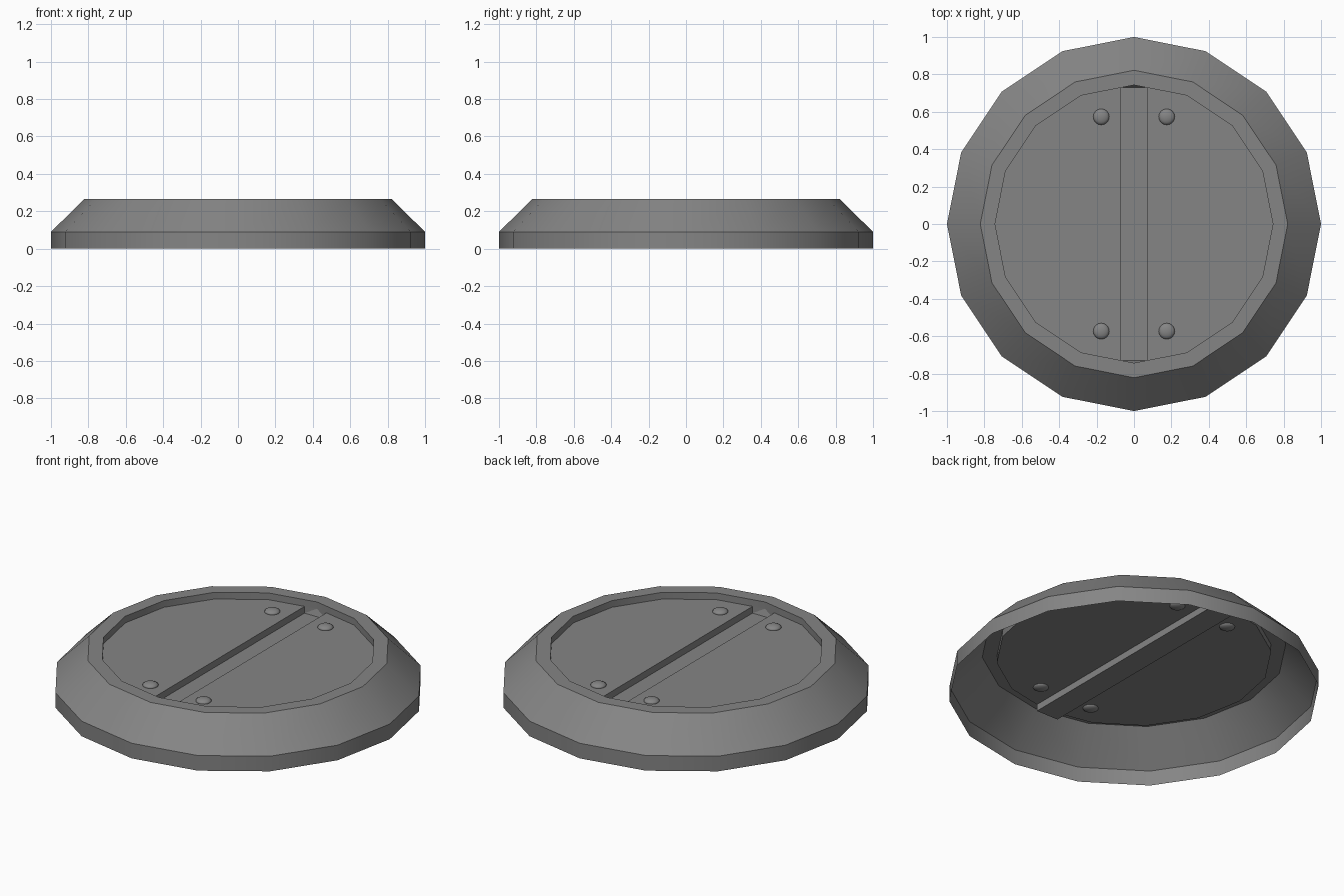
import bpy
import bmesh
import math

cube = bpy.data.objects.get("Cube")
if cube:
    bpy.data.objects.remove(cube, do_unlink=True)

SIDES = 16
INNER = 0.743          # radius of the recessed panel
TOP = 0.265            # height of the rim
PANEL = 0.225          # height of the panel
FLOOR = 0.185          # height of the channel floor
HALF = 0.072           # half width of the channel

# One grey for everything
grey = bpy.data.materials.new("mid grey")
grey.use_nodes = True
colour = (0.235, 0.235, 0.235, 1)
grey.diffuse_color = colour
grey.node_tree.nodes["Principled BSDF"].inputs["Base Color"].default_value = colour


def make_object(name, bm):
    mesh = bpy.data.meshes.new(name)
    bm.to_mesh(mesh)
    bm.free()
    mesh.materials.append(grey)
    obj = bpy.data.objects.new(name, mesh)
    bpy.context.collection.objects.link(obj)
    return obj


def smooth(obj, angle):
    bpy.ops.object.select_all(action='DESELECT')
    obj.select_set(True)
    bpy.context.view_layer.objects.active = obj
    bpy.ops.object.shade_smooth_by_angle(angle=math.radians(angle))


def circle_point(i, radius, z):
    a = math.tau * i / SIDES
    return (radius * math.cos(a), radius * math.sin(a), z)


# Open-bottomed rim: skirt, slope, flat lip and inner wall
bm = bmesh.new()
profile = [(1, 0), (1, 0.09), (0.822, TOP), (INNER, TOP), (INNER, PANEL)]
rings = [[bm.verts.new(circle_point(i, r, z)) for i in range(SIDES)]
         for r, z in profile]
for low, high in zip(rings, rings[1:]):
    for i in range(SIDES):
        j = (i + 1) % SIDES
        bm.faces.new((low[i], low[j], high[j], high[i]))
smooth(make_object("rim", bm), 30)

# Where the channel sides meet the panel outline
corner = circle_point(3, INNER, 0)
end = INNER + (corner[1] - INNER) * HALF / corner[0]

# Two panel halves
for side, name in ((1, "panel_left"), (-1, "panel_right")):
    bm = bmesh.new()
    outline = [(HALF, -end, PANEL)]
    outline += [circle_point(i, INNER, PANEL) for i in range(-3, 4)]
    outline.append((HALF, end, PANEL))
    verts = [bm.verts.new((x * side, y * side, z)) for x, y, z in outline]
    bm.faces.new(verts)
    make_object(name, bm)

# Sunken channel between the halves, each half turned about the centre
bm = bmesh.new()
floor = [bm.verts.new((x * HALF, y * end, FLOOR))
         for x, y in ((-1, -1), (1, -1), (1, 1), (-1, 1))]
top = [bm.verts.new((v.co.x, v.co.y, PANEL)) for v in floor]
bm.faces.new(floor)
for a, b in ((1, 2), (3, 0)):
    bm.faces.new((floor[b], floor[a], top[a], top[b]))
for a, b, y in ((0, 1, -INNER), (2, 3, INNER)):
    peak = bm.verts.new((0, y, PANEL))
    bm.faces.new((floor[b], floor[a], peak))
    bm.faces.new((floor[a], top[a], peak))
    bm.faces.new((top[b], floor[b], peak))
make_object("channel", bm)

# Flattened fasteners showing on both faces of the panel
for x, x_name in ((0.175, "left"), (-0.175, "right")):
    for y, y_name in ((-0.573, "front"), (0.573, "back")):
        bm = bmesh.new()
        bmesh.ops.create_uvsphere(bm, u_segments=16, v_segments=8, radius=0.043)
        bmesh.ops.scale(bm, vec=(1, 1, 0.42), verts=bm.verts)
        bolt = make_object(f"bolt_{y_name}_{x_name}", bm)
        bolt.location = (x, y, PANEL + 0.002)
        smooth(bolt, 50)
